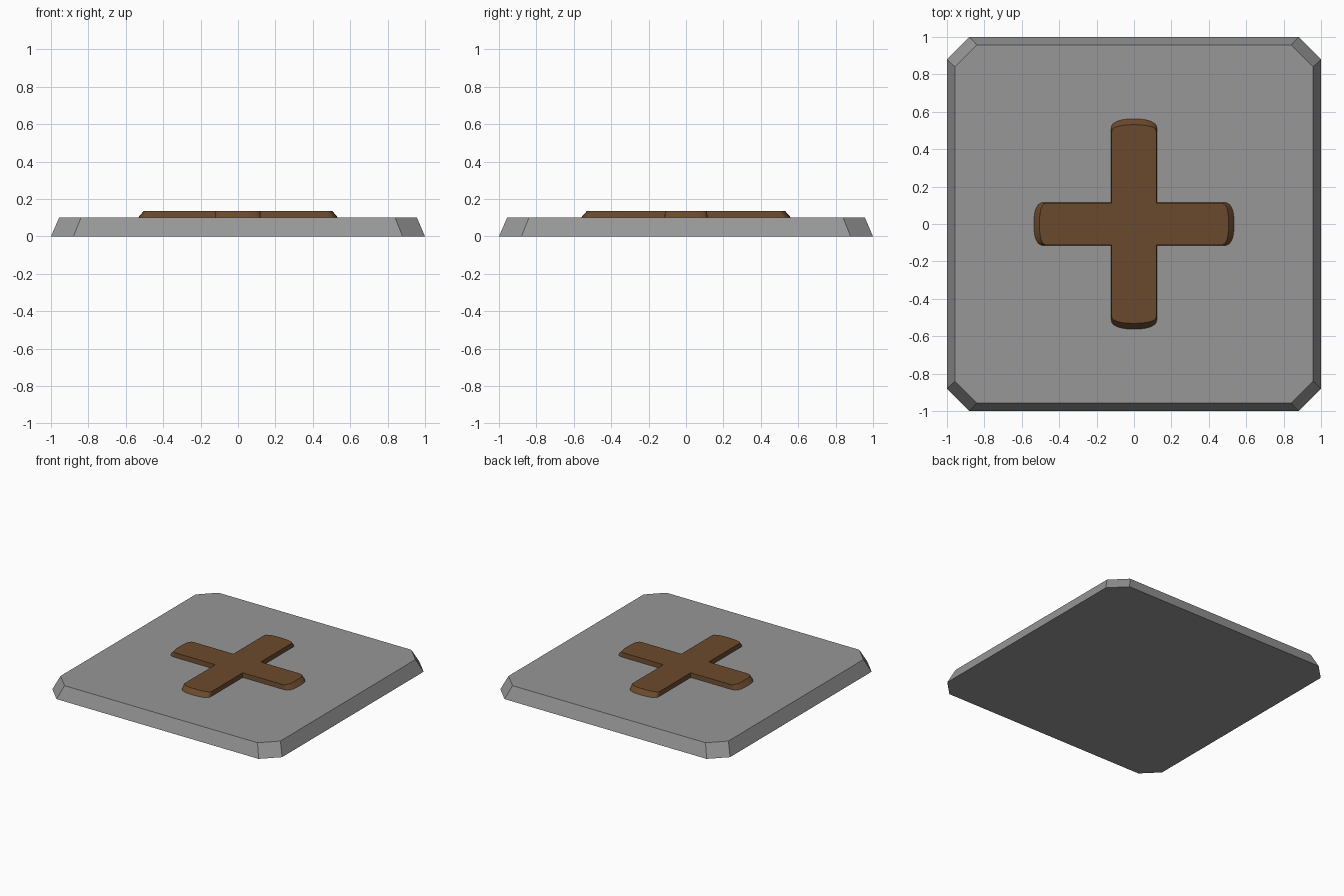
import bpy
from math import sin, cos, pi, radians

if "Cube" in bpy.data.objects:
    bpy.data.objects.remove(bpy.data.objects["Cube"])


def paint(obj, name, rgb):
    mat = bpy.data.materials.new(name)
    mat.diffuse_color = (*rgb, 1.0)
    mat.use_nodes = True
    mat.node_tree.nodes["Principled BSDF"].inputs["Base Color"].default_value = mat.diffuse_color
    obj.data.materials.append(mat)


def loft(name, bottom, top, z0, z1):
    """Closed solid between two matching outlines at heights z0 and z1."""
    n = len(bottom)
    verts = [(x, y, z0) for x, y in bottom] + [(x, y, z1) for x, y in top]
    faces = [tuple(reversed(range(n))), tuple(range(n, 2 * n))]
    faces += [(i, (i + 1) % n, n + (i + 1) % n, n + i) for i in range(n)]
    mesh = bpy.data.meshes.new(name)
    mesh.from_pydata(verts, [], faces)
    obj = bpy.data.objects.new(name, mesh)
    bpy.context.collection.objects.link(obj)
    return obj


def mirrored(quarter):
    """Full counter-clockwise outline from its +x +y quarter."""
    half = quarter + [(-x, y) for x, y in reversed(quarter)]
    return half + [(-x, -y) for x, y in half]


def bow(rise, power, steps=8):
    """Rounded arm end: (distance back from tip, fraction of half width)."""
    angles = [(i + 0.5) / (steps + 0.5) * pi / 2 for i in range(steps)] + [pi / 2]
    return [(rise * (1 - max(cos(t), 0) ** (2 / power)), sin(t) ** (2 / power))
            if t < pi / 2 else (rise, 1.0) for t in angles]


def cross_outline(length_x, length_y, half_x, half_y, rise):
    """Quarter of a cross with bowed arm ends, mirrored to a whole one."""
    arm_x = [(length_x - d, half_y * f) for d, f in bow(rise, 2.6)]
    arm_y = [(half_x * f, length_y - d) for d, f in reversed(bow(rise * 0.9, 2.3))]
    return mirrored(arm_x + [(half_x, half_y)] + arm_y)


# Stone slab with cut corners and sloping sides
slab = loft("slab",
            mirrored([(1.0, 0.88), (0.88, 1.0)]),
            mirrored([(0.957, 0.84), (0.84, 0.957)]), 0.0, 0.1)
paint(slab, "stone_grey", (0.31, 0.31, 0.31))

# Raised wooden cross with sloping arm ends
cross = loft("cross",
             cross_outline(0.535, 0.562, 0.122, 0.115, 0.055),
             cross_outline(0.505, 0.531, 0.119, 0.112, 0.04), 0.1, 0.135)
paint(cross, "brown", (0.148, 0.068, 0.026))
bpy.context.view_layer.objects.active = cross
cross.select_set(True)
bpy.ops.object.shade_smooth_by_angle(angle=radians(30))
